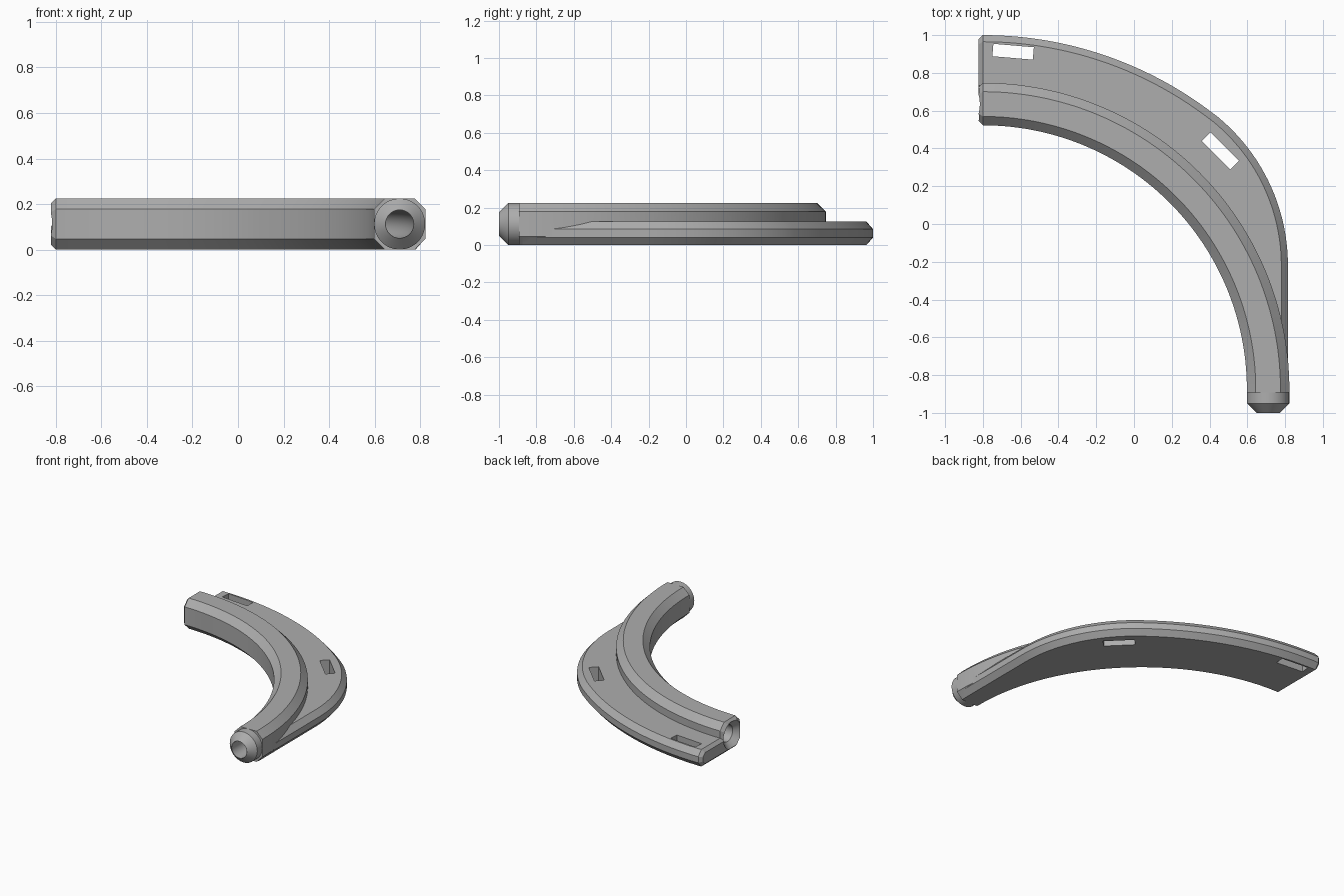
import bpy, bmesh
from math import sin, cos, pi, atan2
from mathutils import Vector, Matrix

if "Cube" in bpy.data.objects:
    bpy.data.objects.remove(bpy.data.objects["Cube"])

CENTRE = Vector((-0.80, -0.875, 0))   # centre of the tube's quarter arc
R = 1.51                              # arc radius of the tube axis
H = 0.225                             # tube height
MID = H / 2
BEV = 0.022                           # end bevel
STEPS = 56

grey = bpy.data.materials.new("plain grey")
grey.use_nodes = True
colour = (0.42, 0.42, 0.42, 1)
grey.diffuse_color = colour
grey.node_tree.nodes["Principled BSDF"].inputs["Base Color"].default_value = colour


def finish(name, bm):
    bmesh.ops.recalc_face_normals(bm, faces=bm.faces)
    mesh = bpy.data.meshes.new(name)
    bm.to_mesh(mesh)
    bm.free()
    mesh.materials.append(grey)
    ob = bpy.data.objects.new(name, mesh)
    bpy.context.collection.objects.link(ob)
    return ob


def loft(name, rings):
    """Closed solid through equal-sized rings of points."""
    bm = bmesh.new()
    loops = [[bm.verts.new(p) for p in ring] for ring in rings]
    for a, b in zip(loops, loops[1:]):
        for i in range(len(a)):
            j = (i + 1) % len(a)
            bm.faces.new((a[i], a[j], b[j], b[i]))
    bm.faces.new(loops[0])
    bm.faces.new(loops[-1])
    return finish(name, bm)


def section(origin, side, profile):
    return [origin + side * u + Vector((0, 0, v)) for u, v in profile]


def octagon(half, cut):
    a, b = half, half - cut
    return [(a, -b), (a, b), (b, a), (-b, a), (-a, b), (-a, -b), (-b, -a), (b, -a)]


def circle(r, n=48):
    return [(r * cos(2 * pi * i / n), r * sin(2 * pi * i / n)) for i in range(n)]


def arc_frames():
    """Axis points and outward directions, from the left end to the front."""
    for i in range(STEPS + 1):
        t = pi / 2 * (1 - i / STEPS)
        d = Vector((cos(t), sin(t), 0))
        yield CENTRE + d * R + Vector((0, 0, MID)), d


def sweep(name, profile, end_profile, lead, tail):
    frames = list(arc_frames())
    (first, d0), (last, d1) = frames[0], frames[-1]
    rings = [section(first - Vector((lead, 0, 0)), d0, end_profile)]
    rings += [section(p, d, profile) for p, d in frames]
    rings.append(section(last - Vector((0, tail, 0)), d1, profile))
    return loft(name, rings)


# Curved eight-sided tube
tube = sweep("curved_tube", octagon(MID, 0.047), octagon(MID - BEV, 0.04), BEV, 0.017)

# Flange outline: large arc, corner arc, straight run
outline = []
big, corner = Vector((-0.8, -1.0, 0)), Vector((-0.205, -0.22, 0))
join = atan2(corner.y - big.y, corner.x - big.x)
for i in range(29):
    t = pi / 2 + (join - pi / 2) * i / 28
    d = Vector((cos(t), sin(t), 0))
    outline.append((big + d * 2.0, d))
for i in range(1, 25):
    t = join * (1 - i / 24)
    d = Vector((cos(t), sin(t), 0))
    outline.append((corner + d * 1.02, d))
for i in range(1, 13):
    outline.append((Vector((0.815, -0.22 - 0.655 * i / 12, 0)), Vector((1, 0, 0))))


def flange_ring(p, d, inset=0.0):
    """Bevelled outer edge, running in to the tube axis."""
    q = CENTRE + (p - CENTRE).normalized() * R
    p = p - d * inset
    top, low, cut = 0.125 - inset, inset, 0.035 - inset * 0.4
    edge = p - d * cut
    pts = [(q, top), (edge, top), (p, 0.085 - inset * 0.3),
           (p, 0.04 + inset * 0.3), (edge, low), (q, low)]
    return [Vector((v.x, v.y, z)) for v, z in pts]


rings = [flange_ring(p, d) for p, d in outline]
end = [v - Vector((BEV, 0, 0)) for v in flange_ring(*outline[0], inset=BEV)]
flange = loft("side_flange", [end] + rings)

# Round tapered plug at the front end
AXIS_FRONT = Vector((CENTRE.x + R, 0, MID))
X, Y = Vector((1, 0, 0)), Vector((0, 1, 0))
plug = loft("front_plug", [section(AXIS_FRONT + Y * y, X, circle(r, 64))
                           for y, r in ((-0.86, 0.112), (-0.95, 0.112), (-1.0, 0.062))])

# Cutters: bore, tapered socket and two strap slots
bore = sweep("bore_cutter", circle(0.061), circle(0.061), 0.1, 0.2)
socket_axis = Vector((0, CENTRE.y + R, MID))
socket = loft("socket_cutter", [section(socket_axis + X * x, Y, circle(r, 64))
                                for x, r in ((-0.84, 0.12), (-0.77, 0.05))])


def slot(x, y, angle):
    bm = bmesh.new()
    bmesh.ops.create_cube(bm, size=1, matrix=Matrix.Translation((x, y, 0.06))
                          @ Matrix.Rotation(angle, 4, "Z")
                          @ Matrix.Diagonal((0.215, 0.066, 0.4, 1)))
    return finish("slot_cutter", bm)


slots = [slot(-0.64, 0.912, -0.085), slot(0.457, 0.387, -pi / 4)]


# Join the parts and cut the openings
def combine(target, tool, operation):
    mod = target.modifiers.new(operation.lower(), "BOOLEAN")
    mod.operation, mod.object, mod.solver = operation, tool, "EXACT"
    bpy.context.view_layer.objects.active = target
    bpy.ops.object.modifier_apply(modifier=mod.name)
    bpy.data.objects.remove(tool)


for part in (flange, plug):
    combine(tube, part, "UNION")
for cutter in [bore, socket] + slots:
    combine(tube, cutter, "DIFFERENCE")

tube.name = "curved_tube_with_flange"
bpy.ops.object.select_all(action="DESELECT")
tube.select_set(True)
bpy.context.view_layer.objects.active = tube
bpy.ops.object.shade_smooth_by_angle(angle=pi / 6)
